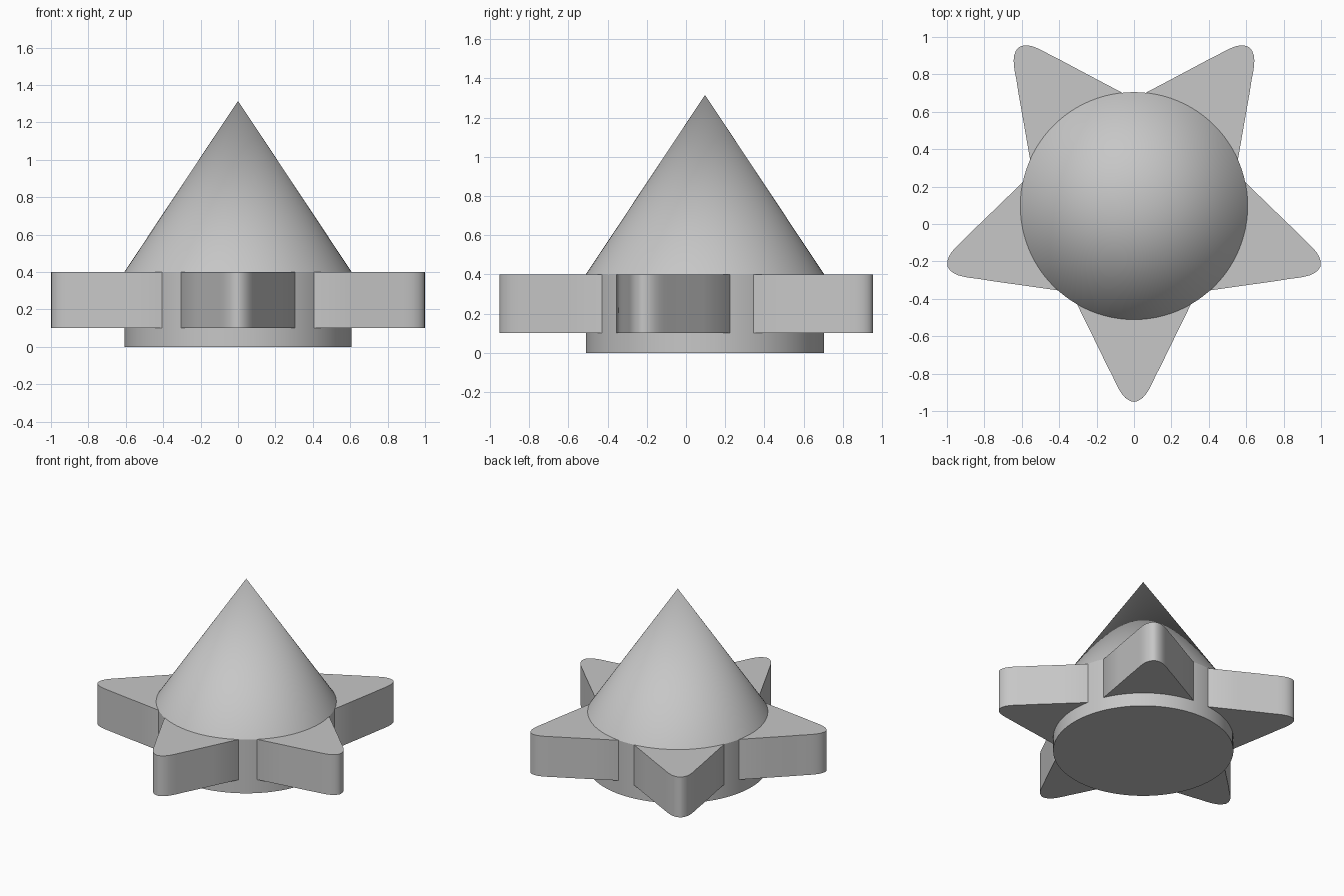
import bpy, bmesh, math
from mathutils import Matrix

if "Cube" in bpy.data.objects:
    bpy.data.objects.remove(bpy.data.objects["Cube"], do_unlink=True)

CENTRE_Y = 0.097
RADIUS = 0.608
BASE_TOP, APEX = 0.4, 1.315
ARM_BOTTOM = 0.1

grey = bpy.data.materials.new("light_grey")
grey.use_nodes = True
grey.diffuse_color = (0.57, 0.57, 0.57, 1)
grey.node_tree.nodes["Principled BSDF"].inputs["Base Color"].default_value = grey.diffuse_color


def finish(name, bm):
    """Turn a bmesh into a smooth shaded object with sharp corners."""
    bmesh.ops.recalc_face_normals(bm, faces=bm.faces[:])
    mesh = bpy.data.meshes.new(name)
    bm.to_mesh(mesh)
    bm.free()
    mesh.materials.append(grey)
    obj = bpy.data.objects.new(name, mesh)
    obj.location.y = CENTRE_Y
    bpy.context.collection.objects.link(obj)
    bpy.ops.object.select_all(action="DESELECT")
    obj.select_set(True)
    bpy.context.view_layer.objects.active = obj
    bpy.ops.object.shade_smooth_by_angle(angle=math.radians(30))
    return obj


# Drum with a cone roof, as one spun profile
bm = bmesh.new()
profile = [(0, 0), (RADIUS, 0), (RADIUS, BASE_TOP), (0, APEX)]
verts = [bm.verts.new((r, 0, z)) for r, z in profile]
edges = [bm.edges.new(pair) for pair in zip(verts, verts[1:])]
bmesh.ops.spin(bm, geom=verts + edges, cent=(0, 0, 0), axis=(0, 0, 1),
               angle=math.tau, steps=96, use_duplicate=False)
bmesh.ops.remove_doubles(bm, verts=bm.verts[:], dist=1e-5)
finish("cone_body", bm)

# Half outline of a star arm: distance from the centre, half width
half = [(0.35, 0.304), (0.527, 0.304), (0.70, 0.219), (0.85, 0.146),
        (0.91, 0.115), (0.955, 0.094), (0.985, 0.078), (1.008, 0.063),
        (1.027, 0.046), (1.04, 0.027), (1.046, 0.012)]
outline = [(u, -v) for u, v in half] + [(1.048, 0)] + half[::-1]

# Five arms around the drum
names = ["front_arm", "left_arm", "back_left_arm", "back_right_arm", "right_arm"]
for i, name in enumerate(names):
    bm = bmesh.new()
    face = bm.faces.new([bm.verts.new((u, v, ARM_BOTTOM)) for u, v in outline])
    top = bmesh.ops.extrude_face_region(bm, geom=[face])["geom"]
    bmesh.ops.translate(bm, vec=(0, 0, BASE_TOP - ARM_BOTTOM),
                        verts=[g for g in top if isinstance(g, bmesh.types.BMVert)])
    turn = Matrix.Rotation(math.radians(72 * i - 90), 4, "Z")
    bmesh.ops.transform(bm, matrix=turn, verts=bm.verts[:])
    finish(name, bm)
